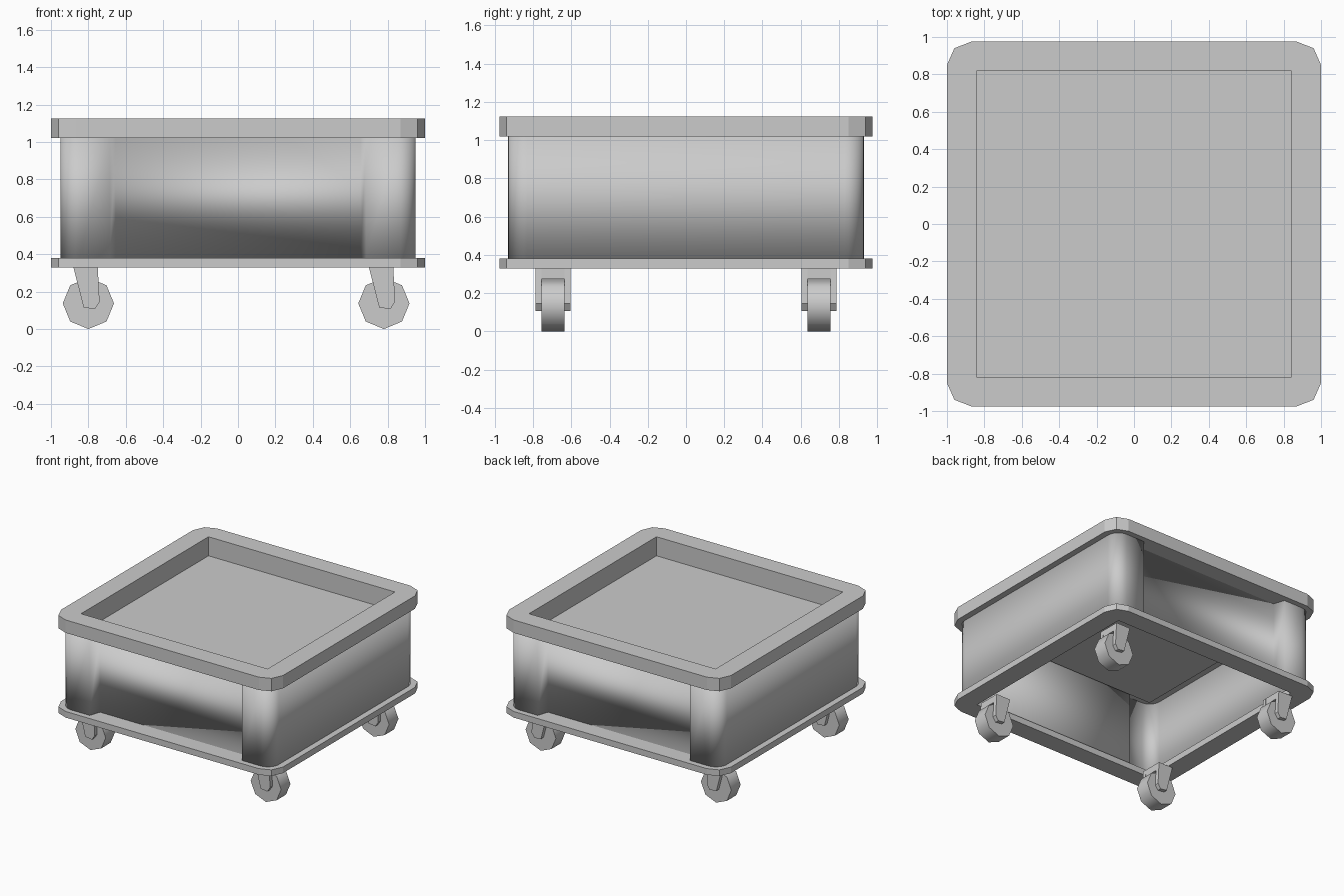
import bpy, bmesh, math
from mathutils import Vector

old = bpy.data.objects.get("Cube")
if old:
    bpy.data.objects.remove(old, do_unlink=True)

# One plain grey for everything
grey = bpy.data.materials.new("plain grey")
grey.use_nodes = True
GREY = (0.6, 0.6, 0.6, 1)
grey.diffuse_color = GREY
grey.node_tree.nodes["Principled BSDF"].inputs["Base Color"].default_value = GREY


def finish(bm, name, smooth_angle=None):
    bmesh.ops.recalc_face_normals(bm, faces=bm.faces)
    mesh = bpy.data.meshes.new(name)
    bm.to_mesh(mesh)
    bm.free()
    mesh.materials.append(grey)
    obj = bpy.data.objects.new(name, mesh)
    bpy.context.collection.objects.link(obj)
    if smooth_angle:
        bpy.ops.object.select_all(action='DESELECT')
        obj.select_set(True)
        bpy.context.view_layer.objects.active = obj
        bpy.ops.object.shade_smooth_by_angle(angle=math.radians(smooth_angle))
    return obj


def four_corners(quarter):
    """Mirror one corner's clockwise points into a full outline."""
    back = quarter[::-1]
    return (quarter + [(x, -y) for x, y in back]
            + [(-x, -y) for x, y in quarter] + [(-x, y) for x, y in back])


def add_loop(bm, outline, z):
    verts = [bm.verts.new((x, y, z)) for x, y in outline]
    return [bm.edges.new((a, b)) for a, b in zip(verts, verts[1:] + verts[:1])]


def raise_up(bm, geom, offset):
    new = bmesh.ops.extrude_face_region(bm, geom=geom)["geom"]
    bmesh.ops.translate(bm, verts=[v for v in new if isinstance(v, bmesh.types.BMVert)],
                        vec=Vector(offset))


def frame(name, outer, hole, z0, z1):
    bm = bmesh.new()
    edges = add_loop(bm, outer, z0) + add_loop(bm, hole, z0)
    bmesh.ops.triangle_fill(bm, use_beauty=True, edges=edges, normal=(0, 0, 1))
    raise_up(bm, bm.faces[:], (0, 0, z1 - z0))
    return finish(bm, name)


def box(bm, x0, x1, y0, y1, z0, z1):
    verts = bmesh.ops.create_cube(bm, size=1)["verts"]
    for v in verts:
        v.co = ((x0 + x1) / 2 + v.co.x * (x1 - x0),
                (y0 + y1) / 2 + v.co.y * (y1 - y0),
                (z0 + z1) / 2 + v.co.z * (z1 - z0))


# Top rim and base frame, both with faceted corners
PLATE = four_corners([(0.87, 0.975), (0.96, 0.94), (1.0, 0.85)])
HOLE = four_corners([(0.84, 0.82)])
frame("top_rim", PLATE, HOLE, 1.02, 1.125)
frame("base_frame", PLATE, HOLE, 0.33, 0.38)

# Shallow tray hanging inside the rim
bm = bmesh.new()
box(bm, -0.84, 0.84, -0.82, 0.82, 0.97, 1.02)
bm.faces.ensure_lookup_table()
lid = max(bm.faces, key=lambda f: f.calc_center_median().z)
bmesh.ops.delete(bm, geom=[lid], context='FACES_ONLY')
finish(bm, "tray")

# Thin body wall: rounded corners, recessed front and back panels
arc = [math.radians(90 - 90 * i / 8) for i in range(9)]
quarter = [(0.655, 0.84), (0.685, 0.93)]
quarter += [(0.85 + 0.1 * math.cos(a), 0.83 + 0.1 * math.sin(a)) for a in arc]
bm = bmesh.new()
edges = add_loop(bm, four_corners(quarter), 0.38)
new = bmesh.ops.extrude_edge_only(bm, edges=edges)["geom"]
bmesh.ops.translate(bm, verts=[v for v in new if isinstance(v, bmesh.types.BMVert)],
                    vec=(0, 0, 0.64))
wall = finish(bm, "body_wall", 30)
thick = wall.modifiers.new("thickness", 'SOLIDIFY')
thick.thickness = 0.008
thick.offset = -1

# Four identical casters
PRONG = [(-0.08, 0.33), (0.05, 0.33), (0.06, 0.145), (0.035, 0.107), (-0.025, 0.115)]


def slab(bm, profile, y0, y1, cx):
    face = bm.faces.new([bm.verts.new((cx + x, y0, z)) for x, z in profile])
    raise_up(bm, [face], (0, y1 - y0, 0))


WHEEL = [(0.137 * math.sin(i * math.pi / 4), 0.137 - 0.137 * math.cos(i * math.pi / 4))
         for i in range(8)]
for side, cx in (("right", -0.8), ("left", 0.78)):
    for end, cy in (("front", -0.695), ("back", 0.695)):
        bm = bmesh.new()
        slab(bm, PRONG, cy - 0.092, cy - 0.06, cx)
        slab(bm, PRONG, cy + 0.06, cy + 0.092, cx)
        box(bm, cx - 0.065, cx + 0.05, cy - 0.06, cy + 0.06, 0.275, 0.33)
        finish(bm, f"{end}_{side}_caster_fork")
        bm = bmesh.new()
        slab(bm, WHEEL, cy - 0.06, cy + 0.06, cx)
        finish(bm, f"{end}_{side}_wheel", 50)
